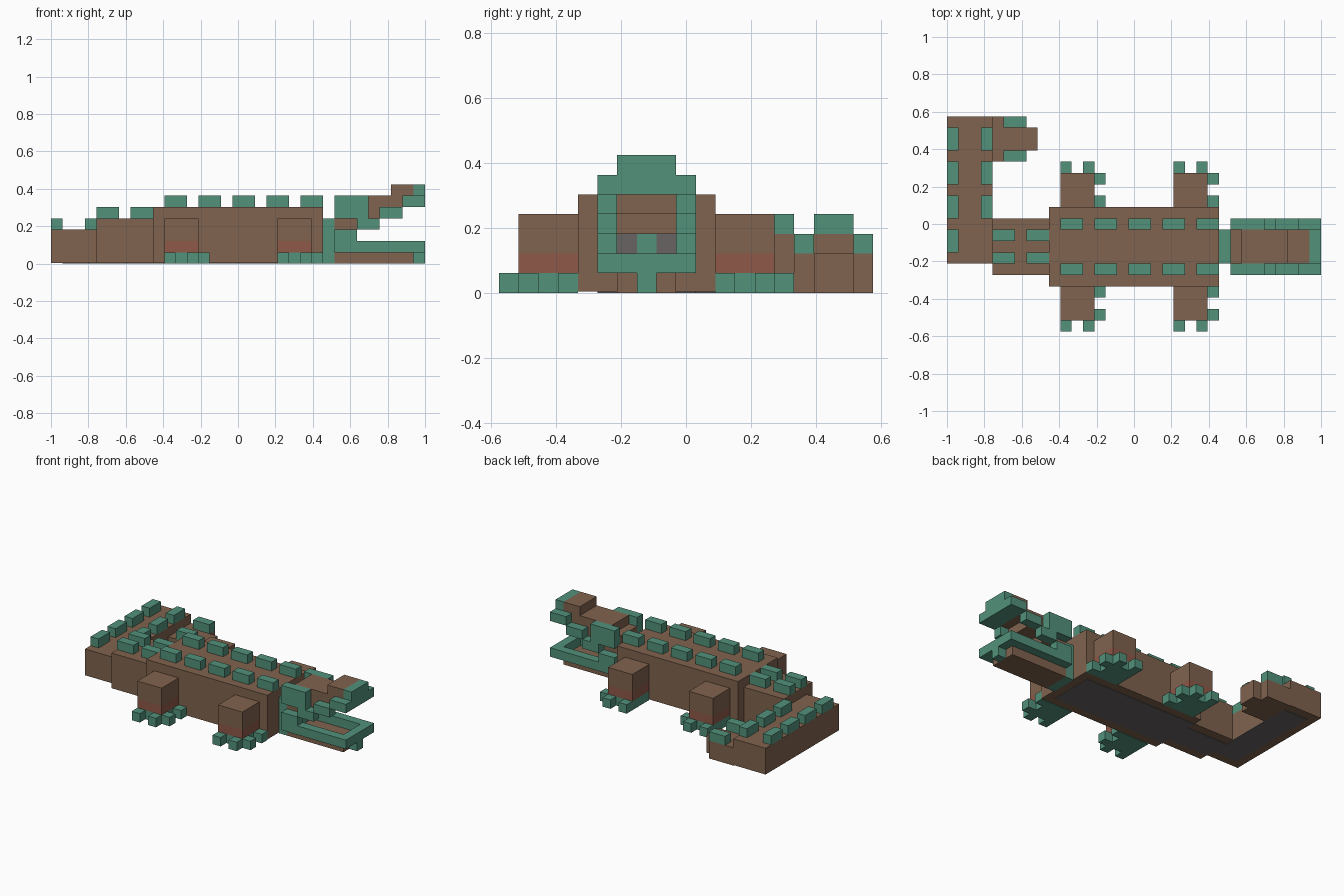
import bpy
import bmesh

if "Cube" in bpy.data.objects:
    bpy.data.objects.remove(bpy.data.objects["Cube"])

U = 2 / 33          # one block
SKIN = 0.004        # belly plate thickness


def make_material(name, rgb):
    linear = [((c / 255 + 0.055) / 1.055) ** 2.4 for c in rgb] + [1]
    mat = bpy.data.materials.new(name)
    mat.use_nodes = True
    mat.diffuse_color = linear
    mat.node_tree.nodes["Principled BSDF"].inputs["Base Color"].default_value = linear
    return mat


green = make_material("scale_green", (82, 146, 123))
brown = make_material("hide_brown", (128, 99, 78))
red = make_material("ankle_red", (142, 88, 71))
grey = make_material("belly_grey", (104, 100, 98))


def blocks(name, mat, *boxes):
    """One object from boxes given as (x range, y range, z range) in block units."""
    bm = bmesh.new()
    for box in boxes:
        verts = bmesh.ops.create_cube(bm, size=1)["verts"]
        for v in verts:
            grid = [a if c < 0 else b for c, (a, b) in zip(v.co, box)]
            v.co = (grid[0] * U - 1, (grid[1] - 9.5) * U, grid[2] * U)
    mesh = bpy.data.meshes.new(name)
    bm.to_mesh(mesh)
    bm.free()
    mesh.materials.append(mat)
    obj = bpy.data.objects.new(name, mesh)
    bpy.context.collection.objects.link(obj)
    return obj


def flip(box):
    """Mirror a box across the body's centre line."""
    x, (a, b), z = box
    return x, (15 - b, 15 - a), z


def both(*boxes):
    return [*boxes, *map(flip, boxes)]


# Body and curled tail
low = SKIN / U
blocks("body", brown, ((9, 24), (4, 11), (low, 5)))
blocks("tail_base", brown, ((4, 9), (5, 10), (low, 4)))
blocks("tail_bend", brown, ((0, 4), (6, 19), (low, 3)))
blocks("tail_end", brown, ((4, 7), (15, 19), (0, 2)), ((7, 8), (16, 18), (0, 2)))
blocks("belly", grey, ((9, 23), (5, 10), (0, low)), ((4, 9), (6, 9), (0, low)),
       ((1, 4), (7, 18), (0, low)))

# Scales along the back and tail
blocks("back_scales", green,
       *both(*[((x, x + 2), (5, 6), (5, 6)) for x in range(10, 23, 3)]))
blocks("tail_base_scales", green,
       *both(*[((x, x + 2), (6, 7), (4, 5)) for x in (4, 7)]))
blocks("tail_bend_scales", green,
       *[((0, 1), (y, y + 2), (3, 4)) for y in range(7, 17, 3)],
       *[((3, 4), (y, y + 2), (3, 4)) for y in range(10, 17, 3)])
blocks("tail_end_scales", green, *[((5, 7), (y, y + 1), (2, 3)) for y in (15, 18)])

# Legs with ankles, feet and toes
for end, x in (("rear", 10), ("front", 20)):
    for side, place in (("right", lambda b: b), ("left", flip)):
        name = f"{end}_{side}"
        foot = (x, x + 3), (1, 4)
        toes = [((x + dx, x + dx + 1), (y, y + 1), (0, 1))
                for dx, y in ((0, 0), (2, 0), (3, 1), (3, 3))]
        blocks(name + "_leg", brown, place((*foot, (2, 4))))
        blocks(name + "_ankle", red, place((*foot, (1, 2))))
        blocks(name + "_foot", green, place((*foot, (0, 1))), *map(place, toes))

# Neck and throat
blocks("neck", green, ((24, 25), (6, 9), (0, 4)))
blocks("throat", grey, *both(((25, 26), (6, 7), (1, 3))))
blocks("tongue", green, ((25, 26), (7, 8), (1, 3)))

# Lower jaw
blocks("lower_jaw", brown, ((25, 32), (6, 9), (0, 1)))
blocks("lower_jaw_rim", green,
       *both(((25, 33), (5, 6), (1, 2)), ((25, 27), (5, 6), (2, 3))),
       ((32, 33), (6, 9), (1, 2)), ((32, 33), (7, 8), (0, 1)))

# Upper jaw rising in steps to the snout
blocks("upper_jaw", brown, ((25, 28), (6, 9), (3, 4)), ((25, 30), (6, 9), (4, 5)),
       ((26, 31), (6, 9), (5, 6)), ((30, 32), (6, 9), (6, 7)))
blocks("brow", green, *both(((25, 28), (5, 6), (4, 6))))
blocks("upper_jaw_rim", green,
       *both(((27, 29), (5, 6), (3, 4)), ((29, 31), (5, 6), (4, 5))),
       ((31, 33), (5, 10), (5, 6)))
blocks("nose", green, ((32, 33), (6, 9), (6, 7)))
